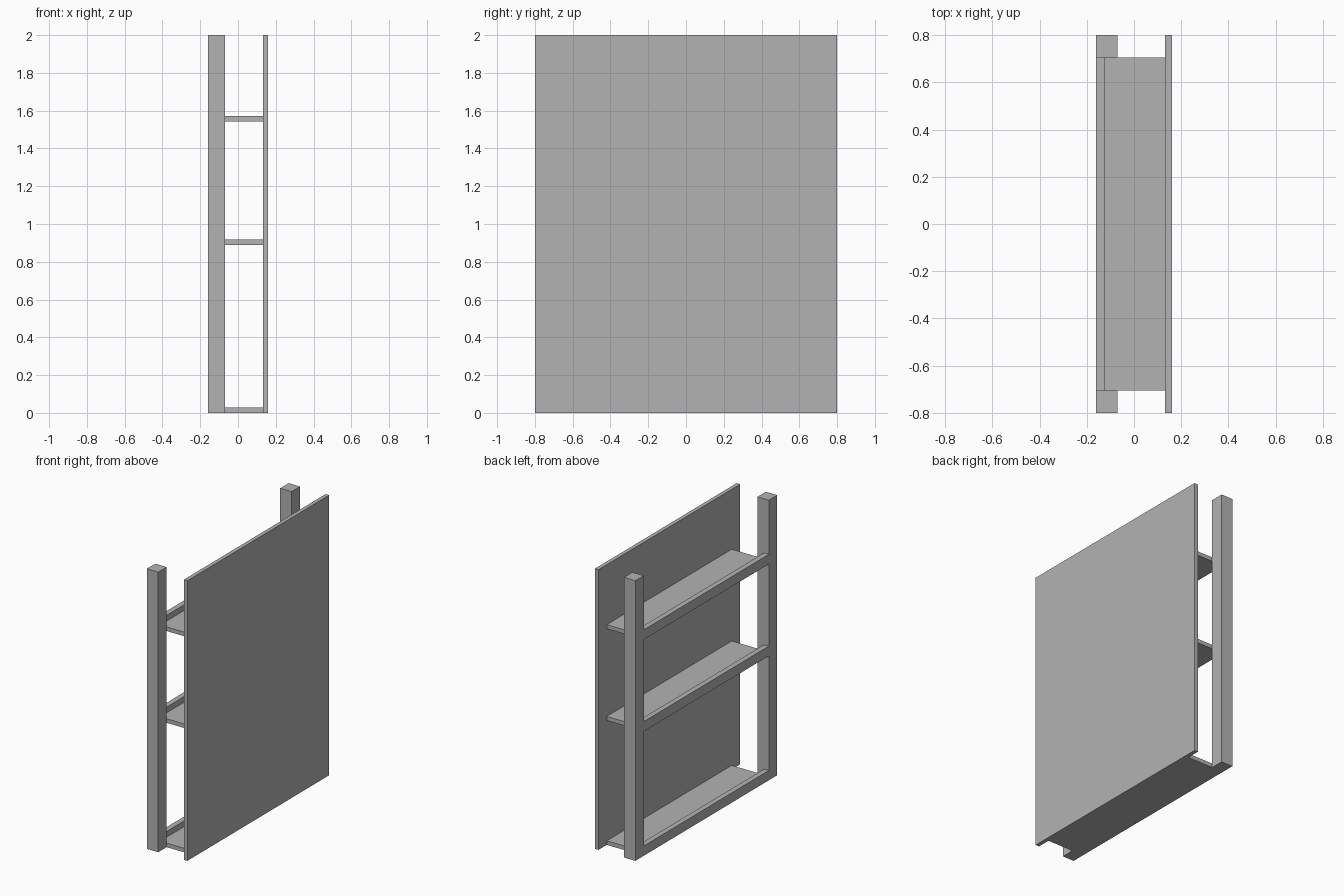
import bpy

cube = bpy.data.objects.get("Cube")
if cube:
    bpy.data.objects.remove(cube, do_unlink=True)

# Single plain grey
grey = bpy.data.materials.new("plain_grey")
grey.use_nodes = True
colour = (0.45, 0.45, 0.45, 1)
grey.diffuse_color = colour
grey.node_tree.nodes["Principled BSDF"].inputs["Base Color"].default_value = colour


def box(name, x, y, z):
    """Box spanning the given (min, max) range on each axis."""
    spans = (x, y, z)
    bpy.ops.mesh.primitive_cube_add(size=1, location=[(a + b) / 2 for a, b in spans])
    obj = bpy.context.object
    obj.name = name
    obj.scale = [b - a for a, b in spans]
    bpy.ops.object.transform_apply(location=False, rotation=False, scale=True)
    obj.data.materials.append(grey)
    return obj


OUTER, HALF_WIDTH, HEIGHT = 0.16, 0.8, 2.0
POST_INNER = 0.705      # y of the post faces that hold the shelves
PANEL_FACE = 0.132      # x of the panel's shelf side
RAIL_BACK = -0.122      # x where rail meets shelf
SHELF_T, RAIL_H = 0.029, 0.07

# Upright panel
box("panel", (PANEL_FACE, OUTER), (-HALF_WIDTH, HALF_WIDTH), (0, HEIGHT))

# Two corner posts
box("front_post", (-OUTER, -0.07), (-HALF_WIDTH, -POST_INNER), (0, HEIGHT))
box("back_post", (-OUTER, -0.07), (POST_INNER, HALF_WIDTH), (0, HEIGHT))

# Shelves, each with a raised rail between the posts
for level, z in (("lower", 0), ("middle", 0.888), ("upper", 1.543)):
    y = (-POST_INNER, POST_INNER)
    box(level + "_shelf", (RAIL_BACK, PANEL_FACE), y, (z, z + SHELF_T))
    box(level + "_rail", (-OUTER, RAIL_BACK), y, (z, z + RAIL_H))
